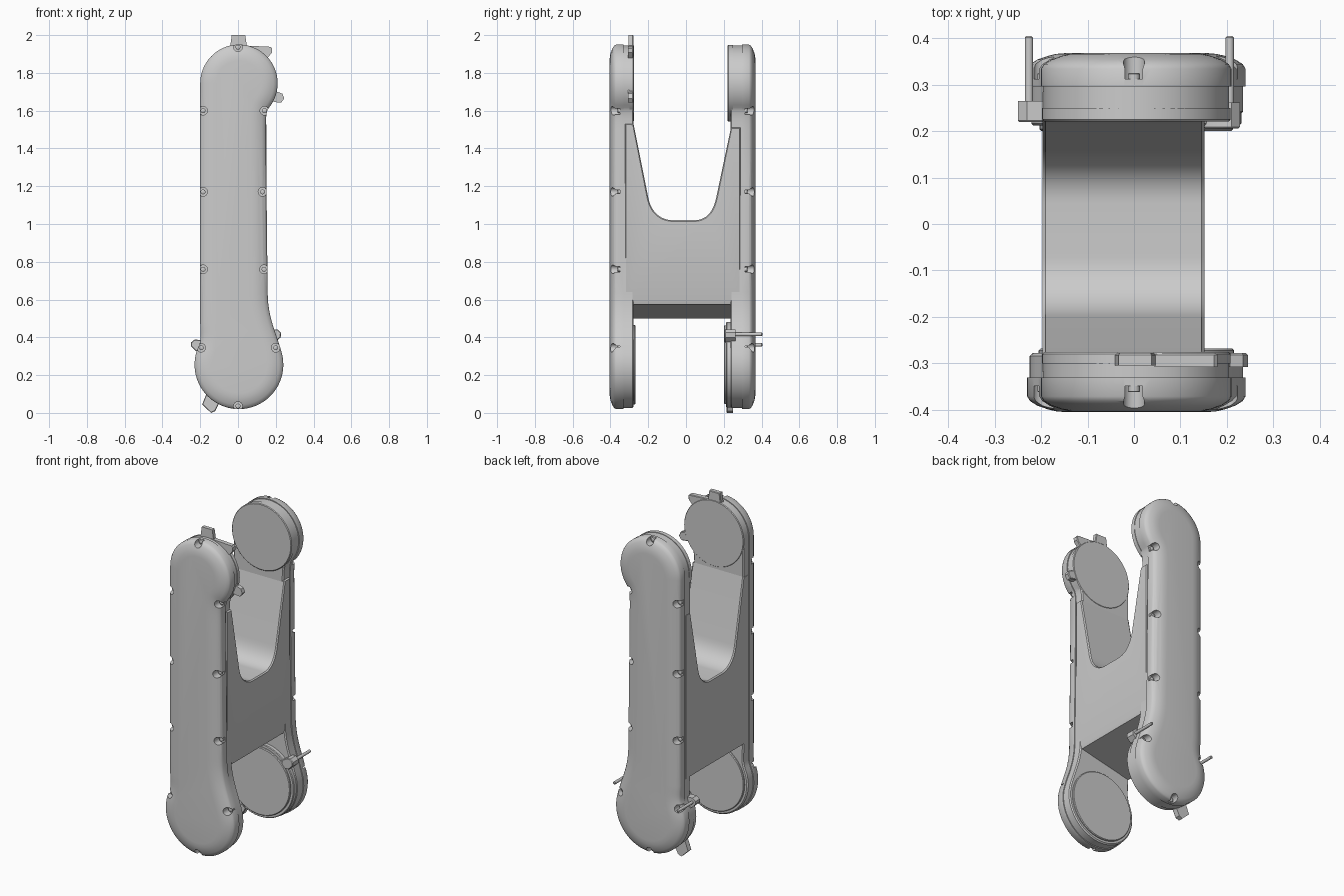
import bpy, bmesh
from math import sin, cos, radians
from mathutils import Vector
from mathutils.geometry import interpolate_bezier

if "Cube" in bpy.data.objects:
    bpy.data.objects.remove(bpy.data.objects["Cube"])


def arc(cx, cz, r, a0, a1, n=40):
    return [(cx + r * cos(radians(a0 + (a1 - a0) * i / n)),
             cz + r * sin(radians(a0 + (a1 - a0) * i / n))) for i in range(n + 1)]


def circle(cx, cz, r, n=64):
    return arc(cx, cz, r, 0, 360, n)[:-1]


def bez(p0, h0, h1, p1, n=14):
    pts = interpolate_bezier(*[Vector((p[0], p[1], 0)) for p in (p0, h0, h1, p1)], n)
    return [(p.x, p.y) for p in pts[1:-1]]


def offset(pts, d):
    # move a closed outline inward along its vertex normals
    n = len(pts)
    area = sum(pts[i - 1][0] * pts[i][1] - pts[i][0] * pts[i - 1][1] for i in range(n))
    s = 1 if area > 0 else -1
    out = []
    for i in range(n):
        t = (Vector(pts[(i + 1) % n]) - Vector(pts[i])).normalized()
        t += (Vector(pts[i]) - Vector(pts[i - 1])).normalized()
        t.normalize()
        out.append((pts[i][0] - s * t.y * d, pts[i][1] + s * t.x * d))
    return out


def add_loft(bm, pts, levels, axis='Y'):
    # levels: (position along axis, inset of outline)
    rings = []
    for pos, inset in levels:
        ring = offset(pts, inset) if inset else pts
        rings.append([bm.verts.new((a, pos, b) if axis == 'Y' else (pos, a, b)) for a, b in ring])
    n = len(pts)
    for r0, r1 in zip(rings, rings[1:]):
        for i in range(n):
            bm.faces.new((r0[i], r0[(i + 1) % n], r1[(i + 1) % n], r1[i]))
    bm.faces.new(rings[0])
    bm.faces.new(rings[-1])
    return rings


def finish(name, bm, angle=35):
    bmesh.ops.recalc_face_normals(bm, faces=bm.faces)
    me = bpy.data.meshes.new(name)
    bm.to_mesh(me)
    bm.free()
    ob = bpy.data.objects.new(name, me)
    bpy.context.collection.objects.link(ob)
    smooth(ob, angle)
    return ob


def smooth(ob, angle=35):
    bpy.ops.object.select_all(action='DESELECT')
    bpy.context.view_layer.objects.active = ob
    ob.select_set(True)
    bpy.ops.object.shade_smooth_by_angle(angle=radians(angle))


def loft(name, pts, levels, axis='Y'):
    bm = bmesh.new()
    add_loft(bm, pts, levels, axis)
    return finish(name, bm)


# side outline: large lower lobe, small upper lobe, straight left, waisted right
LOW, TOP = (0.005, 0.255), (0.005, 1.745)
lower = arc(*LOW, 0.235, 155, 375)
upper = arc(*TOP, 0.205, -40, 180)
outline = (lower
           + bez(lower[-1], (0.205, 0.42), (0.157, 0.5), (0.157, 0.64)) + [(0.157, 0.64)]
           + [(0.148, 1.45)] + bez((0.148, 1.45), (0.147, 1.53), (0.145, 1.59), upper[0])
           + upper + [(-0.2, 0.48)]
           + bez((-0.2, 0.48), (-0.2, 0.43), (-0.19, 0.40), lower[0]))

screws = [(0.0, 1.936), (-0.185, 1.6), (0.14, 1.6), (-0.185, 1.17), (0.13, 1.17),
          (-0.185, 0.76), (0.138, 0.76), (-0.195, 0.345), (0.2, 0.345), (0.0, 0.036)]


def side(tag, s, outer, seam, inner):
    # cover with soft rounded outer edge
    cover = loft(tag + "_cover", outline,
                 [(seam, 0), (outer - s * 0.034, 0), (outer - s * 0.024, 0.006),
                  (outer - s * 0.014, 0.022), (outer - s * 0.006, 0.045),
                  (outer - s * 0.002, 0.062), (outer, 0.085)])
    # screw pockets cut into the cover rim
    bm = bmesh.new()
    for p in screws:
        add_loft(bm, circle(*p, 0.023, 24), [(outer - s * 0.056, 0), (outer + s * 0.05, 0)])
    cutter = finish("pocket_cutter", bm)
    cutter.hide_render = True
    mod = cover.modifiers.new("pockets", 'BOOLEAN')
    mod.operation, mod.solver, mod.object = 'DIFFERENCE', 'EXACT', cutter
    bpy.context.view_layer.objects.active = cover
    bpy.ops.object.modifier_apply(modifier=mod.name)
    bpy.data.objects.remove(cutter)
    smooth(cover)
    # screw heads
    bm = bmesh.new()
    for p in screws:
        add_loft(bm, circle(*p, 0.013, 16),
                 [(outer - s * 0.058, 0), (outer - s * 0.045, 0), (outer - s * 0.043, 0.003)])
    finish(tag + "_screws", bm)
    # structural leg behind the cover
    loft(tag + "_leg", outline, [(seam + s * 0.002, 0.005), (inner + s * 0.006, 0.005), (inner, 0.012)])


side("front", -1, -0.405, -0.33, -0.278)
side("back", 1, 0.368, 0.296, 0.236)

# central web with a deep U-shaped cut, lower face sloping up to the right
u_cut = ([(-0.278, 1.53), (-0.2, 1.14)]
         + bez((-0.2, 1.14), (-0.18, 1.04), (-0.11, 1.02), (-0.07, 1.02))
         + [(-0.07, 1.02), (0.045, 1.02)]
         + bez((0.045, 1.02), (0.085, 1.02), (0.14, 1.04), (0.16, 1.14))
         + [(0.16, 1.14), (0.238, 1.51)])
web_pts = [(0.288, 1.51), (0.288, 0.5), (-0.322, 0.5), (-0.322, 1.53)] + u_cut
bm = bmesh.new()
rings = add_loft(bm, web_pts, [(-0.197, 0.006), (-0.19, 0), (0.145, 0), (0.152, 0.006)], 'X')
for k, z in ((2, 0.575), (3, 0.6)):
    for v in rings[k]:
        if v.co.z < 0.55:
            v.co.z = z
finish("central_web", bm)


def plate(name, y0, y1, pts):
    s = 0.004 if y1 > y0 else -0.004
    return loft(name, pts, [(y0, 0), (y1 - s, 0), (y1, 0.004)])


# joint discs on the inner faces
plate("front_lower_disc", -0.285, -0.268, circle(*LOW, 0.21))
plate("front_upper_disc", -0.3, -0.281 + 0.005, circle(*TOP, 0.203))
plate("back_lower_rim", 0.25, 0.212, circle(*LOW, 0.226))
plate("back_lower_disc", 0.23, 0.2, circle(*LOW, 0.208))
plate("back_upper_disc", 0.25, 0.221, circle(*TOP, 0.203))

# tabs on the upper front disc
plate("top_tab", -0.305, -0.278, [(-0.044, 1.9), (-0.04, 1.95), (-0.033, 2.0), (0.038, 2.0),
                                  (0.046, 1.95), (0.05, 1.9)])
plate("corner_tab", -0.308, -0.278, [(0.03, 1.945), (0.172, 1.938), (0.18, 1.93), (0.179, 1.907),
                                     (0.155, 1.878), (0.08, 1.8)])
plate("side_tab", -0.308, -0.278, [(0.18, 1.75), (0.207, 1.70), (0.235, 1.69), (0.245, 1.665),
                                   (0.228, 1.642), (0.2, 1.645), (0.18, 1.65), (0.1, 1.71)])

# stop blocks and pins on the lower back lobe
plate("bottom_tab", 0.25, 0.215, [(-0.19, 0.045), (-0.143, 0.0), (-0.12, 0.01), (-0.08, 0.09),
                                  (-0.15, 0.14), (-0.168, 0.1)])
plate("left_block", 0.265, 0.219, [(-0.17, 0.385), (-0.23, 0.388), (-0.25, 0.372), (-0.25, 0.355),
                                   (-0.232, 0.335), (-0.2, 0.31), (-0.16, 0.33)])
plate("right_block", 0.262, 0.205, [(0.15, 0.42), (0.19, 0.442), (0.21, 0.442), (0.228, 0.425),
                                    (0.226, 0.4), (0.2, 0.375), (0.16, 0.37)])
for tag, x, z in (("left", -0.226, 0.36), ("right", 0.206, 0.416)):
    plate(tag + "_pin", 0.225, 0.405, circle(x, z, 0.009, 20))
